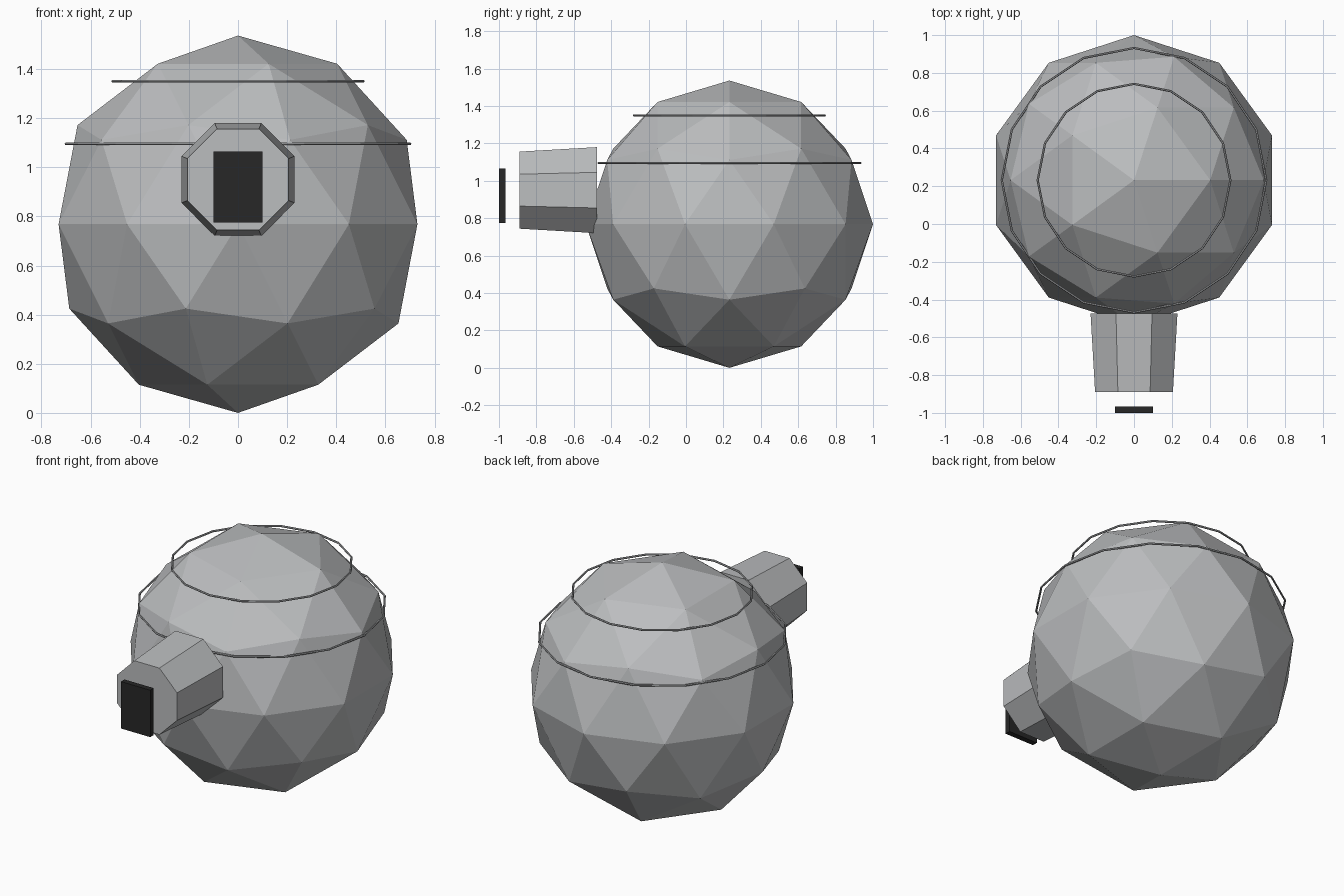
import bpy
from math import radians, cos

cube = bpy.data.objects.get("Cube")
if cube:
    bpy.data.objects.remove(cube, do_unlink=True)


def material(name, colour):
    mat = bpy.data.materials.new(name)
    mat.use_nodes = True
    mat.diffuse_color = (*colour, 1)
    node = next(n for n in mat.node_tree.nodes if n.type == 'BSDF_PRINCIPLED')
    node.inputs["Base Color"].default_value = (*colour, 1)
    return mat


def finish(name, mat):
    obj = bpy.context.object
    obj.name = name
    obj.data.name = name
    obj.data.materials.clear()
    obj.data.materials.append(mat)
    return obj


grey = material("stone_grey", (0.5, 0.51, 0.52))
steel = material("ring_grey", (0.4, 0.41, 0.42))
black = material("plate_black", (0.02, 0.02, 0.02))

RADIUS = 0.768
CENTRE_Y = 0.232

# Faceted round body
bpy.ops.mesh.primitive_ico_sphere_add(subdivisions=2, radius=RADIUS,
                                      location=(0, CENTRE_Y, RADIUS))
finish("body", grey)

# Thin hoops around the upper body
for name, radius, height in (("upper_hoop", 0.51, 1.35), ("lower_hoop", 0.70, 1.095)):
    bpy.ops.mesh.primitive_torus_add(major_segments=16, minor_segments=6,
                                     major_radius=radius, minor_radius=0.006,
                                     location=(0, CENTRE_Y, height))
    finish(name, steel)

# Octagonal snout, narrowing towards the front
bevel = cos(radians(22.5))
front, back = -0.89, -0.475
bpy.ops.mesh.primitive_cone_add(vertices=8, radius1=0.23 / bevel, radius2=0.206 / bevel,
                                depth=back - front,
                                location=(0, (front + back) / 2, 0.95),
                                rotation=(radians(90), 0, 0))
snout = finish("snout", grey)
# Turn the octagon so that its flats face up and sideways
top = max(v.co.x for v in snout.data.vertices)
if top > 0.24:
    snout.rotation_euler.rotate_axis('Z', radians(22.5))

# Dark plate in front of the snout
bpy.ops.mesh.primitive_cube_add(size=1, location=(0, -0.983, 0.92))
plate = finish("front_plate", black)
plate.scale = (0.2, 0.034, 0.29)
